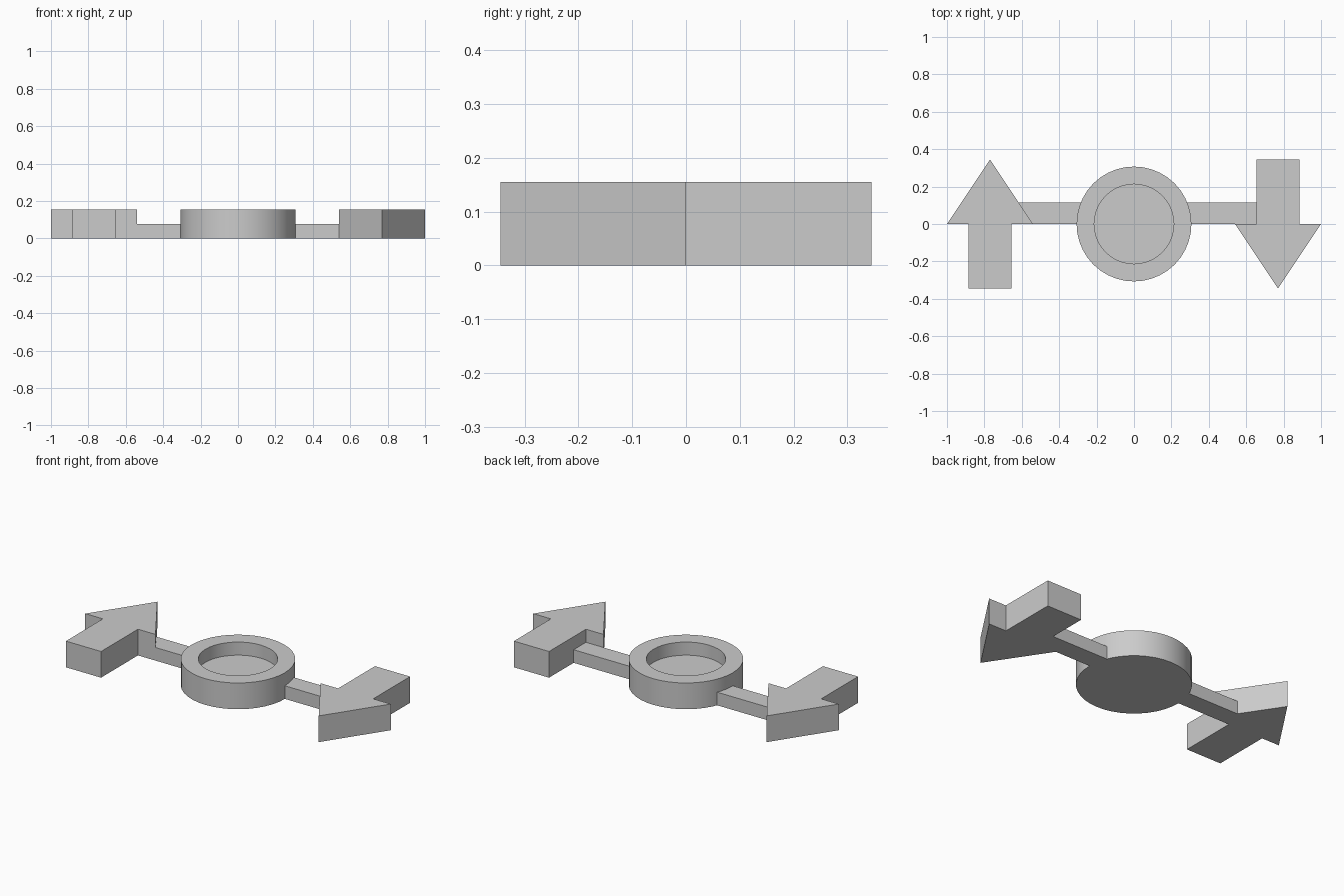
import bpy
import bmesh
import math

cube = bpy.data.objects.get("Cube")
if cube:
    bpy.data.objects.remove(cube, do_unlink=True)

HEIGHT = 0.155
HALF = HEIGHT / 2
OUTER, INNER = 0.307, 0.213

grey = bpy.data.materials.new("plain grey")
grey.use_nodes = True
colour = (0.6, 0.6, 0.6, 1)
grey.diffuse_color = colour
grey.node_tree.nodes["Principled BSDF"].inputs["Base Color"].default_value = colour


def finish(name, bm):
    bmesh.ops.remove_doubles(bm, verts=bm.verts[:], dist=1e-5)
    bmesh.ops.recalc_face_normals(bm, faces=bm.faces[:])
    mesh = bpy.data.meshes.new(name)
    bm.to_mesh(mesh)
    bm.free()
    mesh.materials.append(grey)
    obj = bpy.data.objects.new(name, mesh)
    bpy.context.collection.objects.link(obj)
    return obj


def slab(name, outline, height):
    """Extrude a flat outline up from the ground."""
    bm = bmesh.new()
    face = bm.faces.new([bm.verts.new((x, y, 0)) for x, y in outline])
    top = bmesh.ops.extrude_face_region(bm, geom=[face])["geom"]
    verts = [v for v in top if isinstance(v, bmesh.types.BMVert)]
    bmesh.ops.translate(bm, verts=verts, vec=(0, 0, height))
    return finish(name, bm)


# Round hub with a shallow recess, turned from a half profile
bm = bmesh.new()
profile = [(0, 0), (OUTER, 0), (OUTER, HEIGHT), (INNER, HEIGHT), (INNER, HALF), (0, HALF)]
verts = [bm.verts.new((r, 0, z)) for r, z in profile]
edges = [bm.edges.new(pair) for pair in zip(verts, verts[1:])]
bmesh.ops.spin(bm, geom=verts + edges, cent=(0, 0, 0), axis=(0, 0, 1),
               angle=math.tau, steps=40)
hub = finish("hub", bm)
bpy.context.view_layer.objects.active = hub
hub.select_set(True)
bpy.ops.object.shade_smooth_by_angle(angle=math.radians(30))

# Arrows: the left one points forward, the right one backward
arrow = [(0.77, -0.345), (1, 0), (0.885, 0), (0.885, 0.345),
         (0.655, 0.345), (0.655, 0), (0.54, 0)]
slab("left_arrow", arrow, HEIGHT)
slab("right_arrow", [(-x, -y) for x, y in arrow], HEIGHT)

# Low bars joining the hub to the arrows
BAR = 0.115
slab("left_bar", [(0.305, 0), (0.655, 0), (0.655, BAR), (0.284, BAR)], HALF)
slab("right_bar", [(-0.305, 0), (-0.54, 0), (-0.617, BAR), (-0.284, BAR)], HALF)
